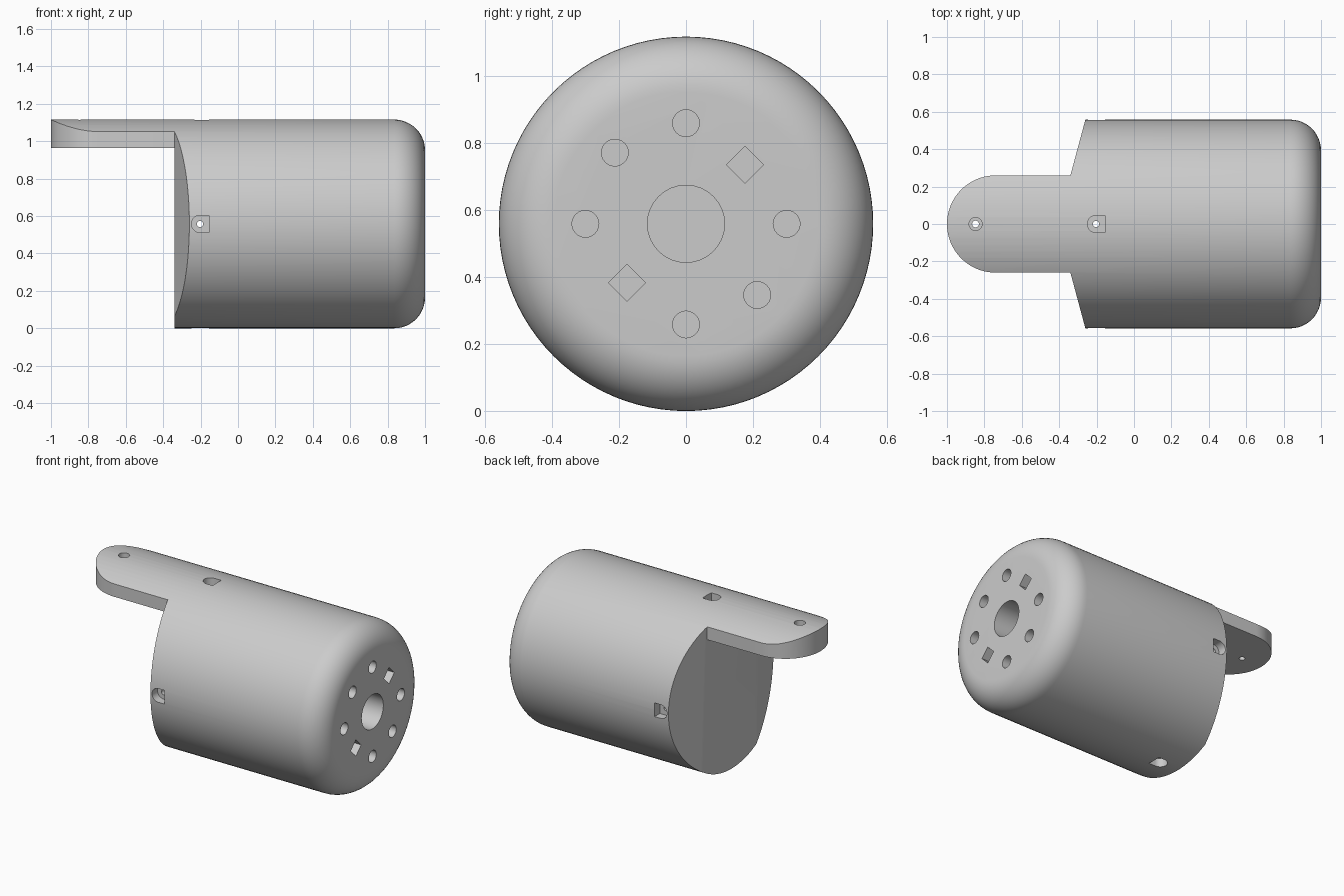
import bpy, bmesh, math
from mathutils import Matrix, Vector

R = 0.558            # housing radius, also height of its axis
TAB = 0.26           # half width of the mounting tab
STEP = -0.34         # where the tab meets the housing
AXIS = Vector((0, 0, R))

cube = bpy.data.objects.get("Cube")
if cube:
    bpy.data.objects.remove(cube, do_unlink=True)

grey = bpy.data.materials.new("plain_grey")
grey.use_nodes = True
tone = (0.6, 0.6, 0.6, 1)
grey.diffuse_color = tone
grey.node_tree.nodes["Principled BSDF"].inputs["Base Color"].default_value = tone


def add_object(name, bm):
    bmesh.ops.recalc_face_normals(bm, faces=bm.faces)
    mesh = bpy.data.meshes.new(name)
    bm.to_mesh(mesh)
    bm.free()
    mesh.materials.append(grey)
    obj = bpy.data.objects.new(name, mesh)
    bpy.context.collection.objects.link(obj)
    return obj


def prism(name, points, depth, matrix=Matrix()):
    """Extrude a closed outline along depth, then place it with matrix."""
    bm = bmesh.new()
    face = bm.faces.new([bm.verts.new(p) for p in points])
    out = bmesh.ops.extrude_face_region(bm, geom=[face])
    moved = [v for v in out["geom"] if isinstance(v, bmesh.types.BMVert)]
    bmesh.ops.translate(bm, verts=moved, vec=depth)
    bm.transform(matrix)
    return add_object(name, bm)


def arc(cx, cy, r, start, end, steps):
    angles = [math.radians(start + (end - start) * i / steps) for i in range(steps + 1)]
    return [(cx + r * math.cos(a), cy + r * math.sin(a)) for a in angles]


def circle(cx, cy, r, steps=24, start=0):
    return arc(cx, cy, r, start, start + 360, steps)[:-1]


def cut(obj, cutter, operation="DIFFERENCE"):
    mod = obj.modifiers.new("cut", "BOOLEAN")
    mod.operation = operation
    mod.solver = "EXACT"
    mod.object = cutter
    bpy.context.view_layer.objects.active = obj
    bpy.ops.object.modifier_apply(modifier=mod.name)
    bpy.data.objects.remove(cutter, do_unlink=True)


# Round housing with a filleted end, turned around the x axis
fillet = 0.165
profile = [(-1.1, R)] + arc(1 - fillet, R - fillet, fillet, 90, 0, 12)
bm = bmesh.new()
verts = [bm.verts.new((x, 0, r)) for x, r in profile]
edges = [bm.edges.new(pair) for pair in zip(verts, verts[1:])]
bmesh.ops.spin(bm, geom=verts + edges, cent=(0, 0, 0), axis=(1, 0, 0),
               angle=2 * math.pi, steps=96)
bmesh.ops.remove_doubles(bm, verts=bm.verts, dist=0.0001)
bmesh.ops.holes_fill(bm, edges=[e for e in bm.edges if e.is_boundary], sides=0)
bm.transform(Matrix.Translation(AXIS))
housing = add_object("motor_housing", bm)

# Plan outline: round-ended tab, slanted shoulders, full-width housing
slope = 0.08 / (R - TAB)
wide = 0.7
shoulder = STEP + slope * (wide - TAB)
plan = arc(TAB - 1, 0, TAB, 90, 270, 40)
plan += [(STEP, -TAB), (shoulder, -wide), (1.2, -wide),
         (1.2, wide), (shoulder, wide), (STEP, TAB)]
cut(housing, prism("plan_outline", [(x, y, -0.2) for x, y in plan], (0, 0, 1.6)),
    "INTERSECT")

# Clear the space below the tab
under = [(-1.3, -0.5), (STEP, -0.5), (STEP, 0.5), (-1.3, 0.5)]
cut(housing, prism("tab_clearance", [(x, y, -0.3) for x, y in under], (0, 0, 1.265)))

# Axle socket, bolt holes and square pins in the round end
sockets = [(circle(0, 0, 0.115, 32), 0.3)]
for angle in (0, 90, 135, 180, 270, 315):
    a = math.radians(angle)
    sockets.append((circle(0.3 * math.cos(a), 0.3 * math.sin(a), 0.04), 0.15))
for side in (-1, 1):
    sockets.append((circle(side * 0.176, side * 0.176, 0.055, 4), 0.15))
for outline, depth in sockets:
    cut(housing, prism("end_socket", [(1.1, y, z) for y, z in outline],
                       (-0.1 - depth, 0, 0), Matrix.Translation(AXIS)))

# Four nut pockets around the rim, with screw holes crossing the housing
pocket_x = -0.203
pocket = arc(pocket_x, 0, 0.046, 90, 270, 14) + [(-0.156, -0.046), (-0.156, 0.046)]
for quarter in range(4):
    place = Matrix.Translation(AXIS) @ Matrix.Rotation(quarter * math.pi / 2, 4, "X")
    cut(housing, prism("nut_pocket", [(x, y, 0.5) for x, y in pocket], (0, 0, 0.2), place))
    if quarter < 2:
        hole = [(x, y, -0.7) for x, y in circle(pocket_x, 0, 0.017, 16)]
        cut(housing, prism("screw_hole", hole, (0, 0, 1.4), place))

# Stepped screw hole near the tab tip
for radius, floor in ((0.035, 1.06), (0.018, 0.9)):
    hole = [(x, y, floor) for x, y in circle(-0.847, 0, radius)]
    cut(housing, prism("tab_hole", hole, (0, 0, 1.3 - floor)))

# Smooth the round surfaces and keep the edges crisp
bpy.ops.object.select_all(action="DESELECT")
housing.select_set(True)
bpy.context.view_layer.objects.active = housing
bpy.ops.object.shade_smooth_by_angle(angle=math.radians(30))
